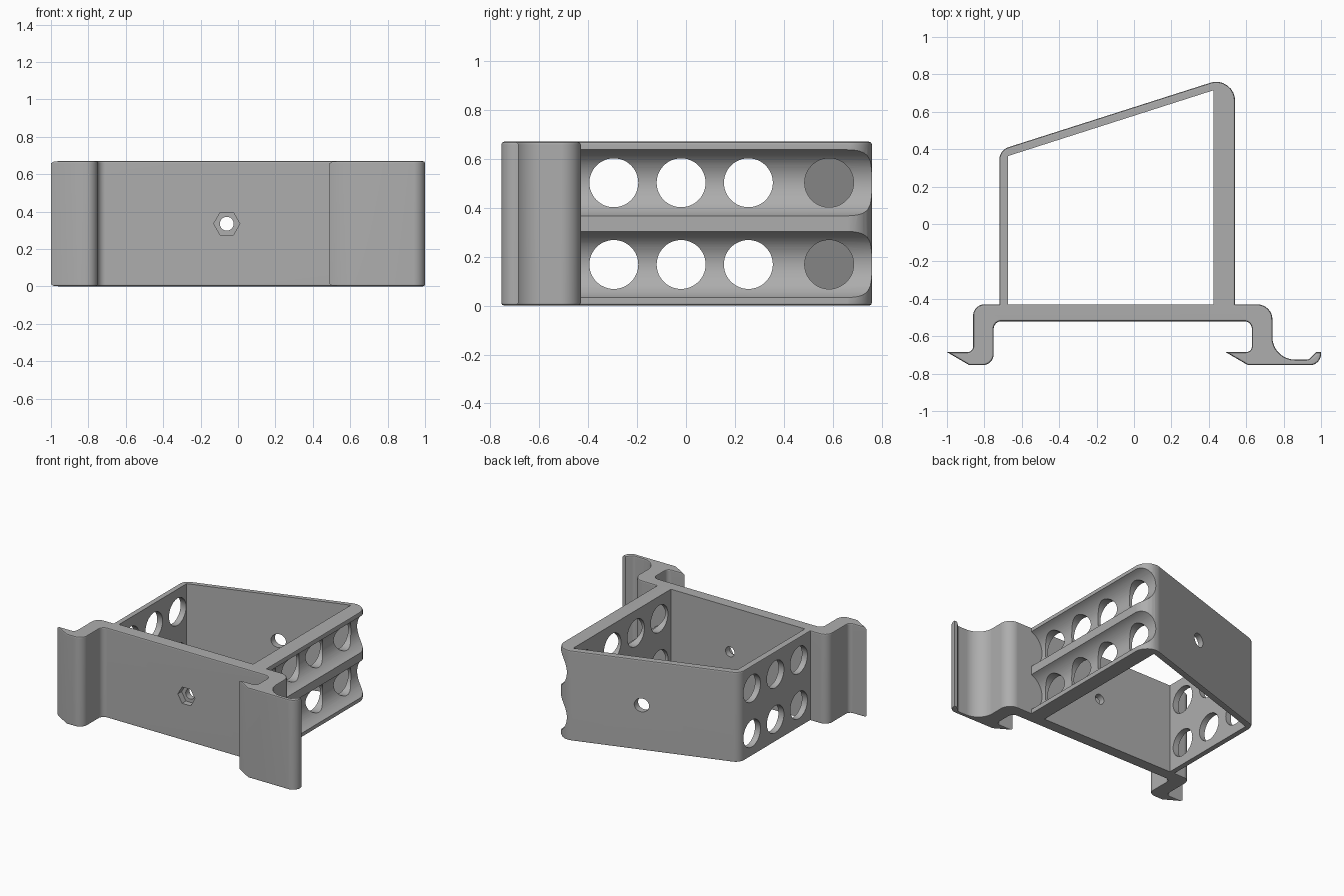
import bpy, bmesh
from math import radians, sin, tan
from mathutils import Vector, Matrix

if "Cube" in bpy.data.objects:
    bpy.data.objects.remove(bpy.data.objects["Cube"], do_unlink=True)

HEIGHT = 0.67
ROWS = (0.168, 0.502)

grey = bpy.data.materials.new("plain grey")
grey.use_nodes = True
colour = (0.42, 0.42, 0.42, 1)
grey.diffuse_color = colour
grey.node_tree.nodes["Principled BSDF"].inputs["Base Color"].default_value = colour


def make_object(name, bm):
    bmesh.ops.recalc_face_normals(bm, faces=bm.faces[:])
    mesh = bpy.data.meshes.new(name)
    bm.to_mesh(mesh)
    bm.free()
    mesh.materials.append(grey)
    obj = bpy.data.objects.new(name, mesh)
    bpy.context.collection.objects.link(obj)
    return obj


def rounded(corners, steps=10):
    """Turn (x, y, radius) corners into an outline with filleted corners."""
    outline = []
    for i, (x, y, radius) in enumerate(corners):
        p = Vector((x, y))
        if radius == 0:
            outline.append(p)
            continue
        to_prev = (Vector(corners[i - 1][:2]) - p).normalized()
        to_next = (Vector(corners[(i + 1) % len(corners)][:2]) - p).normalized()
        half = to_prev.angle(to_next) / 2
        centre = p + (to_prev + to_next).normalized() * radius / sin(half)
        start = p + to_prev * radius / tan(half) - centre
        end = p + to_next * radius / tan(half) - centre
        for k in range(steps + 1):
            outline.append(centre + start.lerp(end, k / steps).normalized() * radius)
    return outline


def prism(name, outline, bottom, top, rim=0):
    """Extrude an outline upward and optionally round its top and bottom rims."""
    bm = bmesh.new()
    face = bm.faces.new([bm.verts.new((x, y, bottom)) for x, y in outline])
    raised = bmesh.ops.extrude_face_region(bm, geom=[face], use_keep_orig=True)["geom"]
    verts = [v for v in raised if isinstance(v, bmesh.types.BMVert)]
    bmesh.ops.translate(bm, verts=verts, vec=(0, 0, top - bottom))
    bmesh.ops.recalc_face_normals(bm, faces=bm.faces[:])
    if rim:
        edges = [e for e in bm.edges if abs(e.verts[0].co.z - e.verts[1].co.z) < rim]
        bmesh.ops.bevel(bm, geom=edges, offset=rim, segments=2, profile=0.5, affect="EDGES")
    return make_object(name, bm)


def rod(name, start, end, radius, sides=48):
    """Cylinder between two points."""
    a, b = Vector(start), Vector(end)
    turn = (b - a).to_track_quat("Z", "Y").to_matrix().to_4x4()
    bm = bmesh.new()
    bmesh.ops.create_cone(
        bm, cap_ends=True, segments=sides, radius1=radius, radius2=radius,
        depth=(b - a).length,
        matrix=Matrix.Translation((a + b) / 2) @ turn @ Matrix.Rotation(radians(30), 4, "Z"))
    return make_object(name, bm)


# Body: frame walls, front bar and both hooks in one outline
body = prism("bracket_body", rounded([
    # left-hand hook of the plan
    (-1, -0.685, 0), (-0.86, -0.685, 0.03), (-0.86, -0.43, 0.06),
    # frame
    (-0.72, -0.43, 0), (-0.72, 0.395, 0.07), (0.54, 0.797, 0.1), (0.54, -0.43, 0),
    # right-hand hook with curled lip
    (0.74, -0.43, 0.08), (0.74, -0.725, 0.12), (0.935, -0.725, 0.03),
    (0.975, -0.685, 0), (1, -0.685, 0), (1, -0.755, 0.06), (0.61, -0.755, 0),
    (0.49, -0.685, 0), (0.63, -0.685, 0.03), (0.63, -0.52, 0.04),
    # underside of the bar and back to the first hook
    (-0.75, -0.52, 0.04), (-0.75, -0.755, 0.06), (-0.88, -0.755, 0),
]), 0, HEIGHT, rim=0.012)

# Cutters: inner opening, scalloped channels, wall holes, screw holes
cutters = [prism("opening_cutter", [
    (-0.675, -0.43), (0.425, -0.43), (0.425, 0.715), (-0.675, 0.363)], -0.1, HEIGHT + 0.1)]
for z in ROWS:
    cutters.append(rod("channel_cutter", (0.59, -0.43, z), (0.59, 1, z), 0.144, 64))
    for y in (-0.295, -0.02, 0.255):
        cutters.append(rod("hole_cutter", (-0.9, y, z), (0.9, y, z), 0.1))
    cutters.append(rod("rear_hole_cutter", (0.4, 0.585, z), (0.9, 0.585, z), 0.1))

SCREW_X, SCREW_Z = -0.06, HEIGHT / 2
for name, y0, y1, radius, sides in (
        ("screw_cutter", -0.6, -0.3, 0.037, 32),
        ("nut_cutter", -0.6, -0.475, 0.07, 6),
        ("access_cutter", 0.3, 0.9, 0.05, 32)):
    cutters.append(rod(name, (SCREW_X, y0, SCREW_Z), (SCREW_X, y1, SCREW_Z), radius, sides))

bpy.ops.object.select_all(action="DESELECT")
bpy.context.view_layer.objects.active = body
body.select_set(True)
for cutter in cutters:
    cutter.hide_render = True
    cut = body.modifiers.new("cut", "BOOLEAN")
    cut.operation = "DIFFERENCE"
    cut.solver = "EXACT"
    cut.object = cutter
    bpy.ops.object.modifier_apply(modifier=cut.name)
    bpy.data.objects.remove(cutter, do_unlink=True)

# Smooth curves, crisp edges
bpy.ops.object.shade_smooth_by_angle(angle=radians(30))
normals = body.modifiers.new("flat_face_normals", "WEIGHTED_NORMAL")
normals.keep_sharp = True
